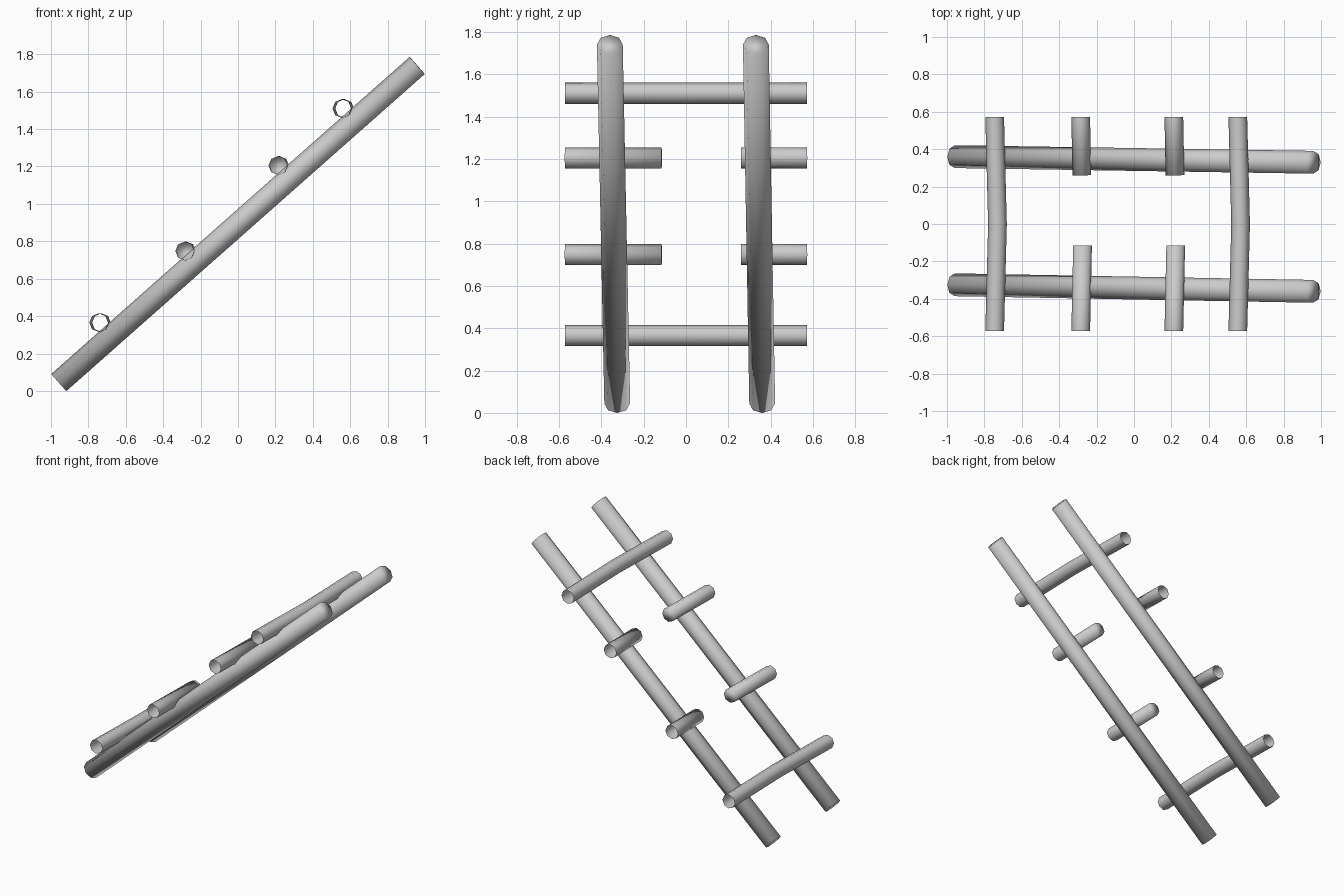
import bpy, bmesh, math
from mathutils import Vector

cube = bpy.data.objects.get("Cube")
if cube:
    bpy.data.objects.remove(cube, do_unlink=True)

grey = bpy.data.materials.new("plain_grey")
grey.use_nodes = True
grey.diffuse_color = (0.6, 0.6, 0.6, 1)
grey.node_tree.nodes["Principled BSDF"].inputs["Base Color"].default_value = (0.6, 0.6, 0.6, 1)


def pole(name, path, radius, side, cap_start, cap_end, sides=8):
    """Eight-sided smooth tube along a path, each end open or capped."""
    path = [Vector(p) for p in path]
    axis = (path[-1] - path[0]).normalized()
    u = (Vector(side) - axis * axis.dot(Vector(side))).normalized()
    v = axis.cross(u)
    bm = bmesh.new()
    rings = []
    for p in path:
        angles = [2 * math.pi * i / sides for i in range(sides)]
        rings.append([bm.verts.new(p + radius * (u * math.cos(a) + v * math.sin(a)))
                      for a in angles])
    for a, b in zip(rings, rings[1:]):
        for i in range(sides):
            j = (i + 1) % sides
            bm.faces.new((a[i], a[j], b[j], b[i]))
    if cap_start:
        bm.faces.new(rings[0][::-1])
    if cap_end:
        bm.faces.new(rings[-1])
    for f in bm.faces:
        f.smooth = True
    mesh = bpy.data.meshes.new(name)
    bm.to_mesh(mesh)
    bm.free()
    mesh.materials.append(grey)
    obj = bpy.data.objects.new(name, mesh)
    bpy.context.collection.objects.link(obj)


# Sloping side rails, both drifting slightly toward the front at the top
for name, low_y, high_y in (("front_rail", -0.325, -0.36), ("back_rail", 0.36, 0.33)):
    pole(name, [(-0.958, low_y, 0.045), (0.958, high_y, 1.74)], 0.061, (0, 1, 0), True, True)

# Whole rungs: open tubes with a slight bow in the middle
END = 0.572
for name, x, z in (("lower_rung", -0.745, 0.365), ("upper_rung", 0.555, 1.51)):
    pole(name, [(x, -END, z), (x + 0.015, 0, z), (x, END, z)], 0.05, (1, 0, 0), False, False)

# Snapped rungs: open outside, closed at the broken inner end
for name, x, z in (("lower_middle", -0.285, 0.748), ("upper_middle", 0.213, 1.205)):
    pole(name + "_front_stub", [(x, -END, z), (x + 0.01, -0.115, z)],
         0.05, (1, 0, 0), False, True)
    pole(name + "_back_stub", [(x + 0.006, 0.26, z), (x, END, z)],
         0.05, (1, 0, 0), True, False)
